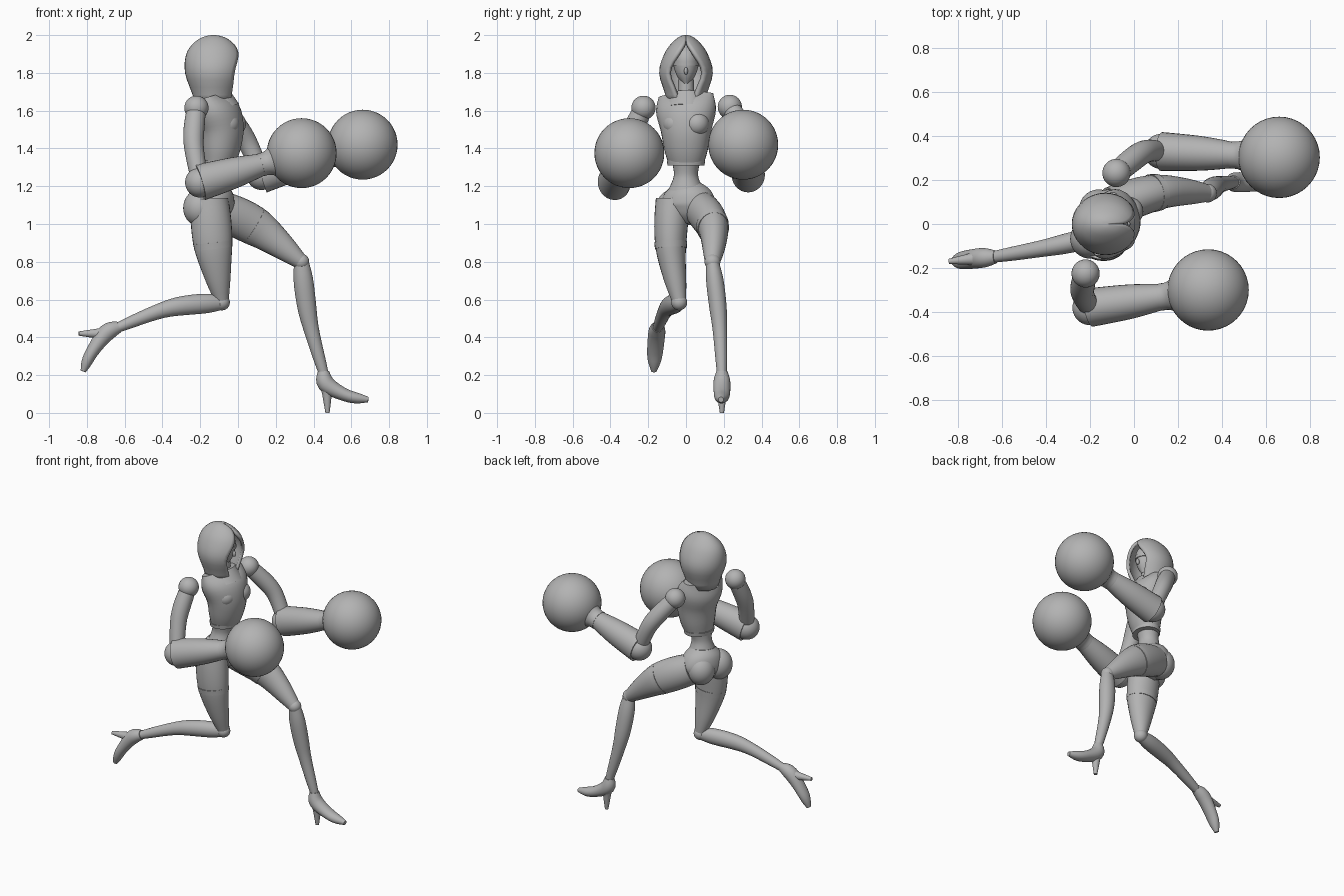
import bpy
import bmesh
import math
from mathutils import Vector, Matrix

SIDES = 28
SECTIONS = 16
SIDEWAYS = Vector((0, 1, 0))
SHOULDER_LINE = Vector((0.3, 1, 0)).normalized()   # the body is twisted as it runs

if "Cube" in bpy.data.objects:
    bpy.data.objects.remove(bpy.data.objects["Cube"])

grey = bpy.data.materials.new("plain_grey")
grey.use_nodes = True
colour = (0.45, 0.45, 0.45, 1)
grey.diffuse_color = colour
grey.node_tree.nodes["Principled BSDF"].inputs["Base Color"].default_value = colour


def finish(name, bm):
    """Turn a bmesh into a smooth-shaded object with crisp edges."""
    bmesh.ops.recalc_face_normals(bm, faces=bm.faces)
    mesh = bpy.data.meshes.new(name)
    bm.to_mesh(mesh)
    bm.free()
    mesh.shade_smooth()
    mesh.set_sharp_from_angle(angle=math.radians(40))
    mesh.materials.append(grey)
    obj = bpy.data.objects.new(name, mesh)
    bpy.context.scene.collection.objects.link(obj)
    return obj


def spline(values, fraction):
    """Smooth value at a fraction along evenly spaced numbers or vectors."""
    last = len(values) - 1
    index = min(int(fraction * last), last - 1)
    t = fraction * last - index
    before, start = values[max(index - 1, 0)], values[index]
    end, after = values[index + 1], values[min(index + 2, last)]
    leave, arrive = (end - before) / 2, (after - start) / 2
    ease = t * t * (3 - 2 * t)
    return (start * (1 - ease) + end * ease
            + leave * (t * (1 - t) ** 2) - arrive * (t * t * (1 - t)))


def bridge(bm, rings, closed):
    """Join neighbouring rings of vertices with quads."""
    for low, high in zip(rings, rings[1:]):
        count = len(low)
        for i in range(count if closed else count - 1):
            j = (i + 1) % count
            bm.faces.new((low[i], low[j], high[j], high[i]))


def loft(name, path, widths, depth_ratios=(1, 1), side=SIDEWAYS):
    """Skin ellipses along a smooth path, with sideways radii and depth ratios."""
    path = [Vector(point) for point in path]
    fractions = [i / SECTIONS for i in range(SECTIONS + 1)]
    centres = [spline(path, f) for f in fractions]
    bm = bmesh.new()
    rings = []
    for i, (fraction, centre) in enumerate(zip(fractions, centres)):
        ahead, behind = centres[min(i + 1, SECTIONS)], centres[max(i - 1, 0)]
        tangent = (ahead - behind).normalized()
        across = (side - tangent * side.dot(tangent)).normalized()
        depth = tangent.cross(across) * spline(depth_ratios, fraction)
        radius = spline(widths, fraction)
        ring = []
        for k in range(SIDES):
            angle = math.tau * k / SIDES
            offset = across * math.cos(angle) + depth * math.sin(angle)
            ring.append(bm.verts.new(centre + offset * radius))
        rings.append(ring)
    bridge(bm, rings, closed=True)
    bm.faces.new(rings[0])
    bm.faces.new(rings[-1])
    return finish(name, bm)


def ball(name, centre, radius, stretch=(1, 1, 1)):
    """Sphere, optionally stretched along the axes."""
    bm = bmesh.new()
    size = Vector(stretch) * radius
    place = Matrix.Translation(centre) @ Matrix.Diagonal((*size, 1))
    bmesh.ops.create_uvsphere(bm, u_segments=40, v_segments=24, radius=1, matrix=place)
    return finish(name, bm)


def hood(name, top, height, depths, widths, openings):
    """Open-fronted cloth shell, with sections gathered towards the crown."""
    bm = bmesh.new()
    rings = []
    for i in range(SECTIONS + 1):
        fraction = i / SECTIONS
        start = math.radians(max(spline(openings, fraction), 1))
        depth, width = spline(depths, fraction), spline(widths, fraction)
        ring = []
        for k in range(SIDES + 1):
            angle = start + (math.tau - 2 * start) * k / SIDES
            offset = Vector((depth * math.cos(angle), width * math.sin(angle),
                             -height * fraction ** 2))
            ring.append(bm.verts.new(Vector(top) + offset))
        rings.append(ring)
    bridge(bm, rings, closed=False)
    bm.faces.new(rings[0])
    obj = finish(name, bm)
    shell = obj.modifiers.new("cloth_thickness", "SOLIDIFY")
    shell.thickness = 0.02
    shell.offset = -1


def arm(label, shoulder, middle, elbow, glove):
    """Ball shoulder, upper arm, flared forearm cuff and round boxing glove."""
    elbow, glove = Vector(elbow), Vector(glove)
    cuff_end = elbow.lerp(glove, 0.6)
    ball(label + "_shoulder", shoulder, 0.064)
    loft(label + "_upper_arm", [shoulder, middle, elbow], [0.05, 0.055, 0.05, 0.045])
    ball(label + "_elbow", elbow, 0.08)
    loft(label + "_forearm", [elbow, cuff_end], [0.088, 0.08, 0.06], [1.1, 1])
    loft(label + "_glove_collar", [cuff_end, elbow.lerp(glove, 0.8)],
         [0.062, 0.064, 0.085, 0.09])
    ball(label + "_glove", glove, 0.185)


def leg(label, thigh, shin, shoe, heel_tip):
    """Thigh with garter, knee joint, shin and high-heeled shoe."""
    path = [Vector(point) for point in thigh]
    loft(label + "_thigh", path, [0.09, 0.09, 0.08, 0.06, 0.037], [1.1, 1.25, 1])
    loft(label + "_garter", [spline(path, 0.44), spline(path, 0.5)],
         [0.087, 0.084], [1.2, 1.2])
    ball(label + "_knee", shin[0], 0.042)
    loft(label + "_shin", shin, [0.034, 0.046, 0.046, 0.038, 0.032, 0.026], [1.15, 1])
    loft(label + "_shoe", shoe, [0.03, 0.044, 0.044, 0.037, 0.014], [1, 1, 0.8, 1])
    loft(label + "_heel", [shoe[1], heel_tip], [0.036, 0.022, 0.011])


# Head, face mask and neck
loft("head", [(-0.08, 0, 1.74), (-0.11, 0, 1.85), (-0.12, 0, 1.95)],
     [0.012, 0.05, 0.068, 0.06, 0.02], [1.2, 1.2])
loft("mask_band", [(-0.11, 0, 1.84), (-0.11, 0, 1.86)], [0.07, 0.07], [1.2, 1.2])
ball("nose", (-0.03, 0, 1.81), 0.02, (0.7, 0.5, 1))
loft("neck", [(-0.11, 0, 1.62), (-0.11, 0, 1.8)], [0.045, 0.04])

# Hood and collar
hood("hood", (-0.13, 0, 2), 0.36, depths=[0.01, 0.08, 0.14, 0.15, 0.1],
     widths=[0.01, 0.055, 0.11, 0.142, 0.1], openings=[0, 0, 20, 42, 25])
loft("collar", [(-0.1, 0, 1.61), (-0.12, 0, 1.69)], [0.12, 0.085], [0.9, 0.9], SHOULDER_LINE)

# Bodice, waist and pelvis
loft("bodice", [(-0.1, 0, 1.32), (-0.085, 0, 1.5), (-0.13, 0, 1.68)],
     [0.095, 0.118, 0.137, 0.162, 0.15], [0.85, 0.85, 0.83, 0.68, 0.38], SHOULDER_LINE)
loft("bodice_hem", [(-0.1, 0, 1.31), (-0.1, 0, 1.335)], [0.099, 0.103],
     [0.85, 0.85], SHOULDER_LINE)
loft("waist", [(-0.11, 0, 1.36), (-0.12, 0, 1.26), (-0.125, 0, 1.17)],
     [0.085, 0.064, 0.1], [0.85, 1, 0.85], SHOULDER_LINE)
loft("pelvis", [(-0.13, 0, 1.21), (-0.135, 0.01, 1.1), (-0.125, 0, 1)],
     [0.08, 0.13, 0.15, 0.11, 0.04], [0.9, 0.75, 0.9], SHOULDER_LINE)
for label, sign in (("near", -1), ("far", 1)):
    shift = SHOULDER_LINE * sign
    ball(label + "_bust", Vector((-0.04, 0, 1.53)) + shift * 0.06, 0.065)
    ball(label + "_buttock", Vector((-0.18, 0, 1.085)) + shift * 0.07, 0.09, (1, 1, 1.1))

# Arms
arm("near", shoulder=(-0.22, -0.225, 1.615), middle=(-0.235, -0.31, 1.43),
    elbow=(-0.2, -0.38, 1.22), glove=(0.337, -0.3, 1.375))
arm("far", shoulder=(-0.08, 0.232, 1.62), middle=(0.04, 0.325, 1.45),
    elbow=(0.125, 0.33, 1.26), glove=(0.66, 0.303, 1.42))

# Legs
leg("leading",
    thigh=[(-0.1, 0.08, 1.08), (0.11, 0.145, 0.975), (0.345, 0.14, 0.79)],
    shin=[(0.335, 0.14, 0.8), (0.375, 0.175, 0.5), (0.453, 0.19, 0.21)],
    shoe=[(0.452, 0.19, 0.22), (0.47, 0.19, 0.15), (0.58, 0.19, 0.09), (0.69, 0.185, 0.07)],
    heel_tip=(0.474, 0.19, 0))
leg("trailing",
    thigh=[(-0.15, -0.07, 1.13), (-0.13, -0.08, 0.87), (-0.085, -0.036, 0.59)],
    shin=[(-0.085, -0.036, 0.585), (-0.36, -0.1, 0.555), (-0.64, -0.15, 0.45)],
    shoe=[(-0.63, -0.15, 0.455), (-0.7, -0.155, 0.42), (-0.78, -0.165, 0.31), (-0.82, -0.17, 0.22)],
    heel_tip=(-0.843, -0.17, 0.42))
